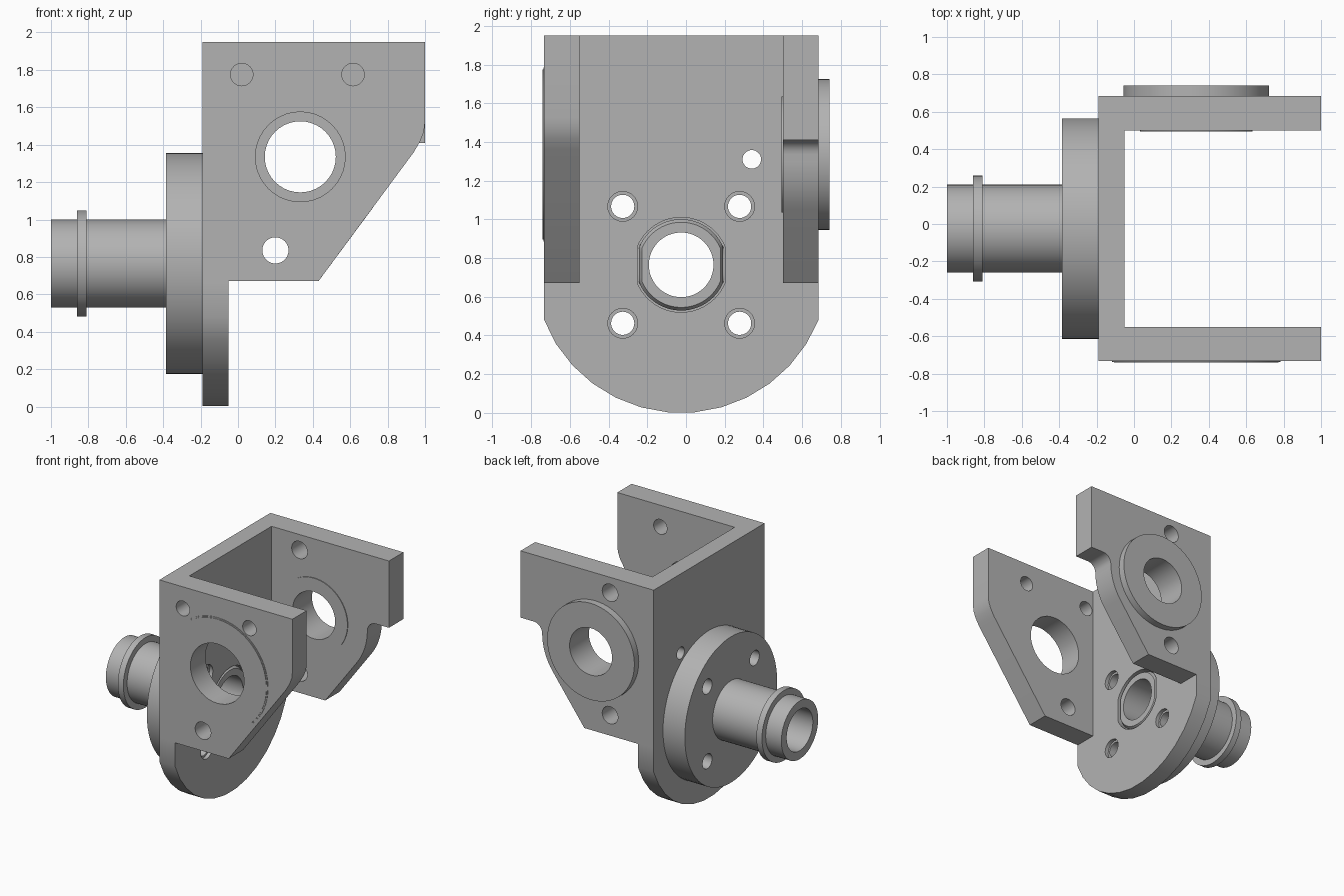
import bpy, bmesh, math
from math import sin, cos, pi, radians
from mathutils import Vector

if "Cube" in bpy.data.objects:
    bpy.data.objects.remove(bpy.data.objects["Cube"], do_unlink=True)

grey = bpy.data.materials.new("machined grey")
grey.use_nodes = True
grey.diffuse_color = (0.45, 0.45, 0.45, 1)
grey.node_tree.nodes["Principled BSDF"].inputs["Base Color"].default_value = grey.diffuse_color

AXIS_Y, AXIS_Z = -0.025, 0.765    # spigot axis, along x
PIVOT = (0.333, 1.335)            # bearing axis, along y
FRONT, FRONT_IN, BACK_IN, BACK = -0.733, -0.55, 0.5, 0.685
INNER, OUTER = -0.05, -0.19       # faces of the upright plate


def finish(name, bm):
    bmesh.ops.recalc_face_normals(bm, faces=bm.faces)
    mesh = bpy.data.meshes.new(name)
    bm.to_mesh(mesh)
    bm.free()
    mesh.materials.append(grey)
    ob = bpy.data.objects.new(name, mesh)
    bpy.context.collection.objects.link(ob)
    return ob


def prism(name, axis, points, a, b):
    """Extrude a 2D outline along x (points are y, z) or y (points are x, z)."""
    bm = bmesh.new()
    place = (lambda p: (a, p[0], p[1])) if axis == "x" else (lambda p: (p[0], a, p[1]))
    face = bm.faces.new([bm.verts.new(place(p)) for p in points])
    out = bmesh.ops.extrude_face_region(bm, geom=[face])
    move = Vector((b - a, 0, 0) if axis == "x" else (0, b - a, 0))
    verts = [g for g in out["geom"] if isinstance(g, bmesh.types.BMVert)]
    bmesh.ops.translate(bm, verts=verts, vec=move)
    return finish(name, bm)


def arc(c, r, start, end, n):
    angles = [radians(start + (end - start) * i / n) for i in range(n + 1)]
    return [(c[0] + r * cos(t), c[1] + r * sin(t)) for t in angles]


def circle(c, r, n=64):
    return arc(c, r, 0, 360, n)[:-1]


def lathe(name, profile, n=64):
    """Revolve a closed (x, radius) profile about the spigot axis."""
    bm = bmesh.new()
    rings = []
    for i in range(n):
        t = 2 * pi * i / n
        rings.append([bm.verts.new((x, AXIS_Y + r * cos(t), AXIS_Z + r * sin(t)))
                      for x, r in profile])
    for i in range(n):
        p, q = rings[i], rings[(i + 1) % n]
        for j in range(len(profile)):
            k = (j + 1) % len(profile)
            bm.faces.new((p[j], p[k], q[k], q[j]))
    return finish(name, bm)


def combine(ob, other, operation, keep=False):
    mod = ob.modifiers.new("boolean", "BOOLEAN")
    mod.operation, mod.solver, mod.object = operation, "EXACT", other
    bpy.context.view_layer.objects.active = ob
    bpy.ops.object.modifier_apply(modifier=mod.name)
    if not keep:
        bpy.data.objects.remove(other, do_unlink=True)


# Upright plate with a round foot
drop = math.degrees(math.acos((BACK - AXIS_Y) / 0.765))
foot = arc((AXIS_Y, AXIS_Z), 0.765, 180 + drop, 360 - drop, 13)
bracket = prism("bracket", "x", [(FRONT, 1.95)] + [(max(FRONT, y), z) for y, z in foot]
                + [(BACK, 1.95)], OUTER, INNER)

# Front cheek: sloped edge blending into the vertical end
front_shape = [(OUTER, 1.95), (OUTER, 0.67), (0.43, 0.67), (0.94, 1.36),
               (0.975, 1.42), (0.994, 1.47), (1, 1.525), (1, 1.95)]
combine(bracket, prism("front_cheek", "y", front_shape, FRONT, FRONT_IN), "UNION")

# Back cheek: sloped edge, arc round the bearing, small fillet under the arm
back_shape = ([(OUTER, 1.95), (OUTER, 0.67), (0.43, 0.67)]
              + arc(PIVOT, 0.474, -36.5, 0, 8)
              + arc((0.882, 1.335), 0.075, 180, 90, 6) + [(1, 1.41), (1, 1.95)])
combine(bracket, prism("back_cheek", "y", back_shape, BACK_IN, BACK), "UNION")

# Bearing bosses on the cheeks
for r, a, b in ((0.45, FRONT - 0.004, FRONT + 0.05), (0.44, FRONT - 0.008, FRONT + 0.05),
                (0.39, BACK - 0.05, 0.741), (0.3, BACK_IN - 0.006, BACK_IN + 0.05)):
    combine(bracket, prism("boss", "y", circle(PIVOT, r), a, b), "UNION")

# Bearing bores and cheek holes
front_holes = [(PIVOT, 0.24), ((0.02, 1.775), 0.06), ((0.615, 1.775), 0.06), ((0.2, 0.835), 0.07)]
back_holes = [(PIVOT, 0.19), ((0.2, 1.825), 0.07), ((0.2, 0.835), 0.07)]
for holes, a, b in ((front_holes, -0.9, -0.3), (back_holes, 0.3, 0.9)):
    for c, r in holes:
        combine(bracket, prism("drill", "y", circle(c, r, 40), a, b), "DIFFERENCE")

# Keyed seat for the spigot, and a small hole through the plate
seat = [(AXIS_Y + max(-0.226, min(0.226, y)), AXIS_Z + z) for y, z in circle((0, 0), 0.245)]
combine(bracket, prism("seat", "x", seat, -0.3, 0.1), "DIFFERENCE")
combine(bracket, prism("drill", "x", circle((0.34, 1.31), 0.048, 32), -0.3, 0.1), "DIFFERENCE")

# Spigot: collared tube, round flange and flat-sided chamfered tail
spigot = lathe("flanged_spigot", [
    (-1, 0.167), (-1, 0.235), (-0.86, 0.235), (-0.86, 0.283), (-0.81, 0.283),
    (-0.81, 0.235), (-0.385, 0.235), (-0.385, 0.59), (OUTER, 0.59), (OUTER, 0.236),
    (-0.185, 0.236), (-0.08, 0.236), (-0.055, 0.22), (-0.055, 0.167)])
for v in spigot.data.vertices:
    if v.co.x > OUTER + 0.001:
        limit = 0.217 if v.co.x < -0.07 else 0.203
        v.co.y = AXIS_Y + max(-limit, min(limit, v.co.y - AXIS_Y))

# Four counterbored bolt holes through plate and flange
for sy in (-1, 1):
    for sz in (-1, 1):
        c = (AXIS_Y + sy * 0.302, AXIS_Z + sz * 0.302)
        bolt = prism("drill", "x", circle(c, 0.06, 32), -0.6, 0.1)
        combine(spigot, bolt, "DIFFERENCE", keep=True)
        combine(bracket, bolt, "DIFFERENCE")
        combine(bracket, prism("counterbore", "x", circle(c, 0.077, 32), -0.08, 0.1), "DIFFERENCE")

for ob in (bracket, spigot):
    bpy.ops.object.select_all(action="DESELECT")
    ob.select_set(True)
    bpy.context.view_layer.objects.active = ob
    bpy.ops.object.shade_smooth_by_angle(angle=radians(30))
